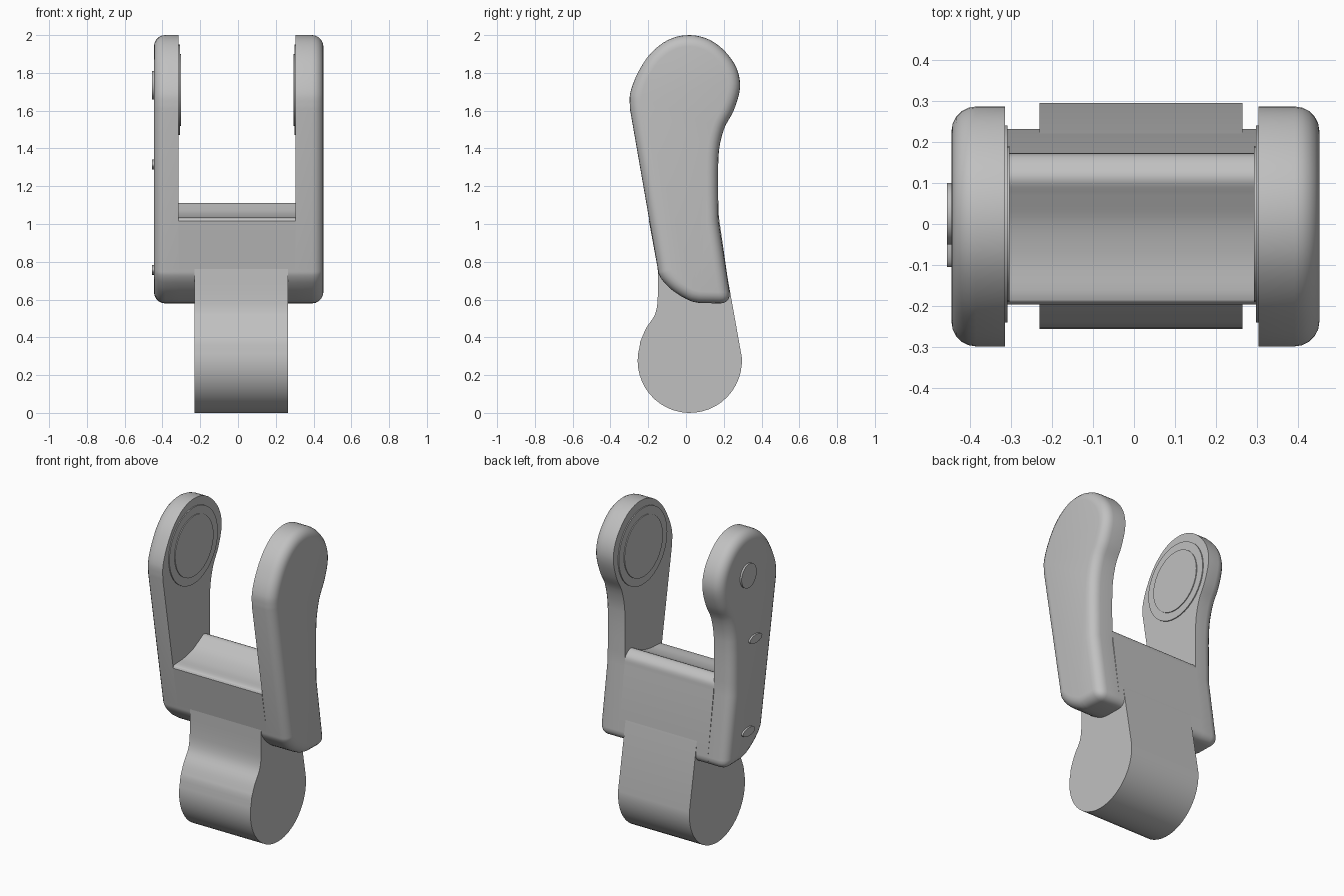
import bpy, bmesh, math
from mathutils import Vector
from mathutils.geometry import interpolate_bezier

cube = bpy.data.objects.get("Cube")
if cube:
    bpy.data.objects.remove(cube)

GREY = (0.53, 0.53, 0.53, 1)
grey = bpy.data.materials.new("plain grey")
grey.use_nodes = True
grey.diffuse_color = GREY
grey.node_tree.nodes["Principled BSDF"].inputs["Base Color"].default_value = GREY


def smooth_path(points, steps=4):
    """Smooth open curve through (y, z) points."""
    p = [Vector((a, b, 0)) for a, b in points]
    ext = [p[0]] + p + [p[-1]]
    out = []
    for i in range(1, len(ext) - 2):
        a, b = ext[i], ext[i + 1]
        reach = (b - a).length / 3
        ta = (ext[i + 1] - ext[i - 1]).normalized() * reach
        tb = (ext[i + 2] - ext[i]).normalized() * reach
        out += interpolate_bezier(a, a + ta, b - tb, b, steps + 1)[:-1]
    return [(v.x, v.y) for v in out] + [points[-1]]


def prism(name, outline, x0, x1, round_side=None, corner=None, radius=0.06):
    """Extrude a (y, z) outline along x, rounding one end's rim and one corner."""
    bm = bmesh.new()
    ends = [[bm.verts.new((x, y, z)) for y, z in outline] for x in (x0, x1)]
    for ring in ends:
        bm.faces.new(ring)
    n = len(outline)
    for i in range(n):
        j = (i + 1) % n
        bm.faces.new((ends[0][i], ends[0][j], ends[1][j], ends[1][i]))
    bmesh.ops.recalc_face_normals(bm, faces=bm.faces)

    def wanted(edge):
        a, b = (v.co for v in edge.verts)
        if round_side is not None and abs(a.x - round_side) + abs(b.x - round_side) < 1e-5:
            return True
        return corner is not None and all(
            math.hypot(c.y - corner[0], c.z - corner[1]) < 1e-5 for c in (a, b))

    edges = [e for e in bm.edges if wanted(e)]
    if edges:
        bmesh.ops.bevel(bm, geom=edges, offset=radius, offset_type='OFFSET',
                        segments=5, profile=0.5, affect='EDGES', clamp_overlap=False)
    mesh = bpy.data.meshes.new(name)
    bm.to_mesh(mesh)
    bm.free()
    obj = bpy.data.objects.new(name, mesh)
    bpy.context.collection.objects.link(obj)
    mesh.materials.append(grey)
    bpy.ops.object.select_all(action='DESELECT')
    obj.select_set(True)
    bpy.context.view_layer.objects.active = obj
    bpy.ops.object.shade_smooth_by_angle(angle=math.radians(32))
    return obj


def ellipse(y, z, ry, rz, n=40):
    return [(y + ry * math.cos(t * math.tau / n), z + rz * math.sin(t * math.tau / n))
            for t in range(n)]


# Shared lower outline: chamfered front foot and rounded back corner
CORNER = (0.24, 0.578)
foot = smooth_path([(-0.15, 0.765), (-0.142, 0.73), (-0.115, 0.69), (-0.06, 0.64),
                    (0.02, 0.594), (0.07, 0.582)])

# Fork arms with a bulbous head
head = smooth_path([(0.172, 1.02), (0.172, 1.36), (0.2, 1.5), (0.252, 1.6), (0.286, 1.72),
                    (0.27, 1.82), (0.21, 1.91), (0.125, 1.975), (0.02, 2.0),
                    (-0.09, 1.977), (-0.19, 1.9), (-0.26, 1.79), (-0.296, 1.69),
                    (-0.297, 1.61)])
arm = head + foot + [CORNER]
prism("left_arm", arm, 0.304, 0.452, 0.452, CORNER)
prism("right_arm", arm, -0.314, -0.445, -0.445, CORNER)

# Bridge between the arms, with a dished top and raised back lip
dish = smooth_path([(0.175, 1.03), (0.168, 1.075), (0.145, 1.1), (0.11, 1.112),
                    (0.07, 1.093), (0.0, 1.058), (-0.09, 1.037), (-0.185, 1.03),
                    (-0.196, 1.015)])
prism("bridge", dish + foot + [CORNER], -0.314, 0.304, None, CORNER)

# Hinge stem with a round lower knuckle
neck = smooth_path([(-0.15, 0.8), (-0.15, 0.6), (-0.165, 0.52), (-0.21, 0.45),
                    (-0.243, 0.375)])
knuckle = [(0.02 + 0.276 * math.cos(math.radians(a)), 0.276 + 0.276 * math.sin(math.radians(a)))
           for a in range(164, 372, 8)]
prism("stem", neck + knuckle + [(0.205, 0.8)], -0.23, 0.265)

# Stepped round pads on the inner faces of the arm heads
for side, face, step in (("left", 0.306, -1), ("right", -0.316, 1)):
    for part, r, depth in (("outer_pad", 0.24, 0.008), ("inner_pad", 0.19, 0.013)):
        prism(f"{side}_{part}", ellipse(0, 1.71, r, r), face, face + step * depth)

# Studs on the outside of the right arm
for name, y, z, ry, rz in (("upper_stud", 0.025, 1.735, 0.075, 0.075),
                           ("middle_stud", -0.045, 1.315, 0.06, 0.026),
                           ("lower_stud", 0.025, 0.757, 0.06, 0.026)):
    prism(name, ellipse(y, z, ry, rz), -0.44, -0.456)
